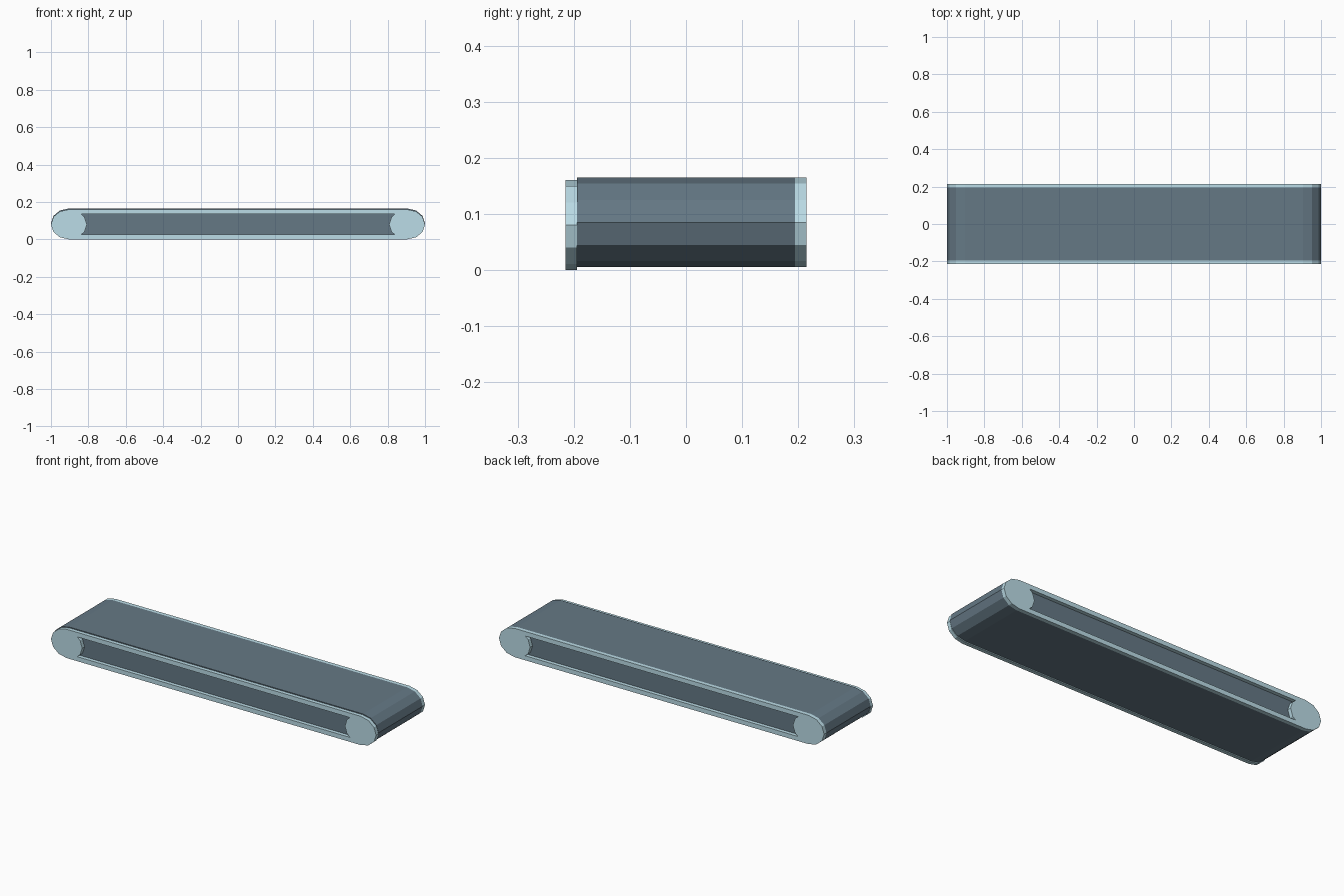
import bpy, bmesh, math

if "Cube" in bpy.data.objects:
    bpy.data.objects.remove(bpy.data.objects["Cube"])

CX, RX, RZ = 0.904, 0.096, 0.08   # end roller centre and radii


def material(name, color):
    m = bpy.data.materials.new(name)
    m.diffuse_color = color
    m.use_nodes = True
    m.node_tree.nodes["Principled BSDF"].inputs["Base Color"].default_value = m.diffuse_color
    return m


def extrude_profile(name, loops, y0, y1, zc, mat):
    """Fill outline loops (outer, then holes) in the xz plane and extrude along y."""
    bm = bmesh.new()
    edges = []
    for pts in loops:
        vs = [bm.verts.new((x, y0, z + zc)) for x, z in pts]
        edges += [bm.edges.new((vs[i - 1], vs[i])) for i in range(len(vs))]
    if len(loops) == 1:
        bm.faces.new(vs)
    else:
        bmesh.ops.triangle_fill(bm, edges=edges, use_beauty=True)
    geo = bmesh.ops.extrude_face_region(bm, geom=bm.faces[:], use_keep_orig=True)
    new = [g for g in geo["geom"] if isinstance(g, bmesh.types.BMVert)]
    bmesh.ops.translate(bm, verts=new, vec=(0, y1 - y0, 0))
    bmesh.ops.recalc_face_normals(bm, faces=bm.faces[:])
    me = bpy.data.meshes.new(name)
    bm.to_mesh(me)
    bm.free()
    me.materials.append(mat)
    ob = bpy.data.objects.new(name, me)
    bpy.context.collection.objects.link(ob)
    return ob


# Rounded outline: two half twelve-sided ends joined by straight runs
half = [(CX + RX * math.cos(math.radians(a)), RZ * math.sin(math.radians(a)))
        for a in range(-90, 91, 30)]
outline = half + [(-x, -z) for x, z in half]

# Side opening, with the roller ends bulging into it
end = [(CX - 0.065, -0.055), (CX - 0.083, -0.04), (CX - RX, 0),
       (CX - 0.083, 0.04), (CX - 0.065, 0.055)]
opening = end + [(-x, -z) for x, z in end]

belt_mat = material("belt_slate", (0.13, 0.19, 0.235, 1))
frame_mat = material("frame_blue", (0.50, 0.72, 0.80, 1))

# Belt body and the two side frames (front one sits slightly lower)
extrude_profile("belt", [outline], -0.194, 0.194, 0.085, belt_mat)
extrude_profile("front_side_frame", [outline, opening], -0.215, -0.194, 0.08, frame_mat)
extrude_profile("back_side_frame", [outline, opening], 0.194, 0.215, 0.085, frame_mat)
